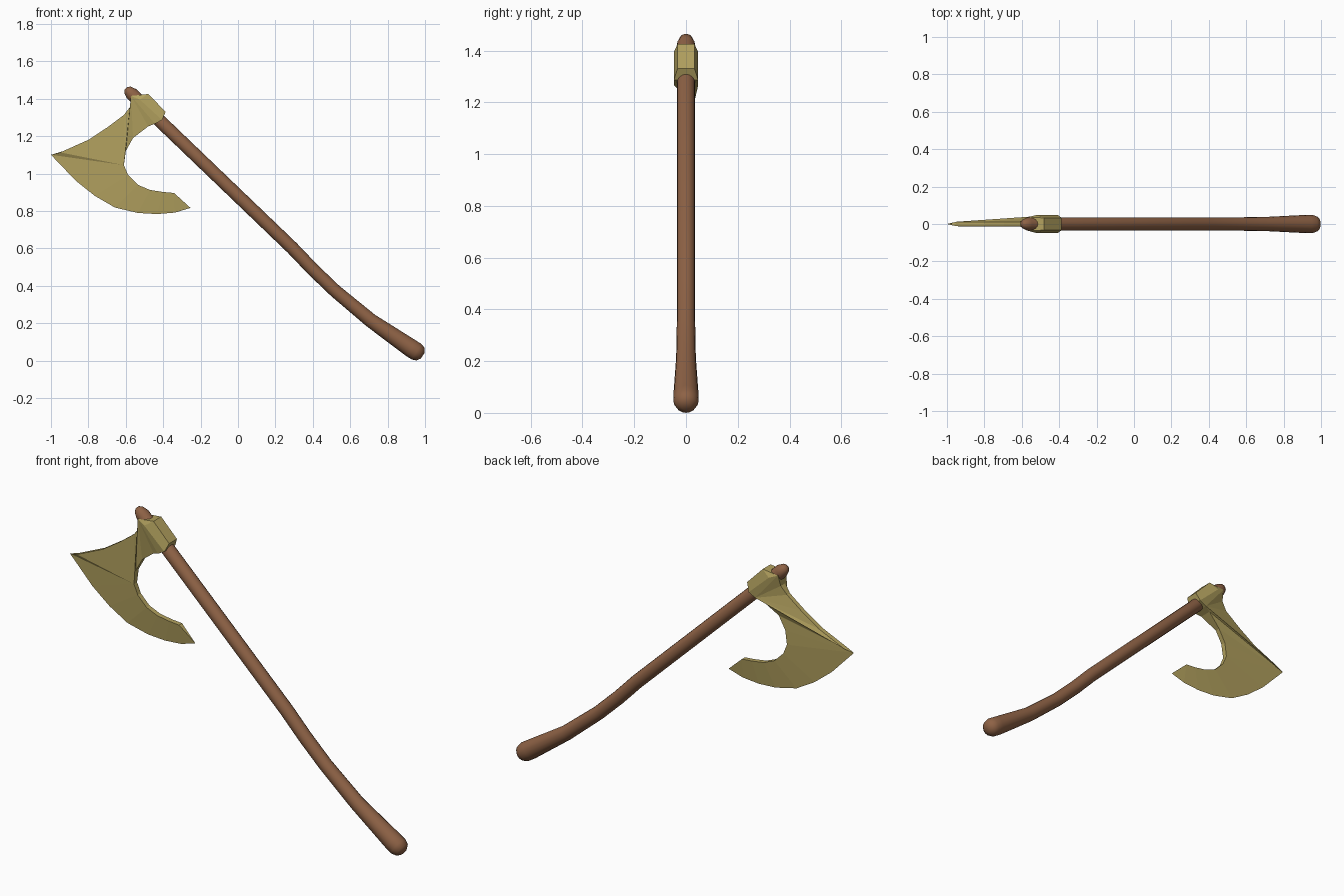
import bpy, bmesh, math
from mathutils import Vector

if "Cube" in bpy.data.objects:
    bpy.data.objects.remove(bpy.data.objects["Cube"])


def material(name, rgb):
    m = bpy.data.materials.new(name)
    m.diffuse_color = (*rgb, 1)
    m.use_nodes = True
    m.node_tree.nodes["Principled BSDF"].inputs["Base Color"].default_value = m.diffuse_color
    return m


def finish(bm, name, mat, smooth):
    bmesh.ops.recalc_face_normals(bm, faces=bm.faces)
    me = bpy.data.meshes.new(name)
    bm.to_mesh(me)
    bm.free()
    ob = bpy.data.objects.new(name, me)
    bpy.context.collection.objects.link(ob)
    me.materials.append(mat)
    for p in me.polygons:
        p.use_smooth = smooth
    return ob


wood = material("brown_wood", (0.27, 0.122, 0.06))
brass = material("dull_gold_metal", (0.45, 0.36, 0.115))

# Handle: round rings along a bent path (x, z, radius)
path = [(-.600, 1.455, .010), (-.591, 1.447, .024), (-.569, 1.426, .035),
        (.29, .602, .035), (.40, .487, .035), (.52, .372, .035), (.71, .214, .038),
        (.925, .066, .049), (.955, .047, .049), (.976, .034, .040), (.988, .026, .018)]
SIDES = 16
bm = bmesh.new()
rings = []
for i, (x, z, r) in enumerate(path):
    a, b = path[max(i - 1, 0)], path[min(i + 1, len(path) - 1)]
    t = Vector((b[0] - a[0], 0, b[1] - a[1])).normalized()
    side = Vector((0, 1, 0))
    up = t.cross(side)
    rings.append([bm.verts.new(Vector((x, 0, z)) + r * (math.cos(k) * side + math.sin(k) * up))
                  for k in (2 * math.pi * n / SIDES for n in range(SIDES))])
for a, b in zip(rings, rings[1:]):
    for n in range(SIDES):
        m = (n + 1) % SIDES
        bm.faces.new((a[n], a[m], b[m], b[n]))
bm.faces.new(rings[0])
bm.faces.new(rings[-1])
finish(bm, "handle", wood, True)

# Axe head outline: (x, z, half thickness); zero thickness is the cutting edge
upper = [(-.95, 1.113, .012), (-.80, 1.18, .012), (-.695, 1.249, .012),
         (-.61, 1.313, .012), (-.578, 1.355, .02), (-.572, 1.415, .035)]
socket = [(-.48, 1.425, .033), (-.387, 1.33, .033), (-.406, 1.286, .047), (-.444, 1.266, .047)]
inner = [(-.48, 1.252, .033), (-.561, 1.19, .013), (-.60, 1.12, .013), (-.61, 1.045, .013),
         (-.588, .992, .013), (-.535, .939, .013), (-.47, .912, .013), (-.40, .901, .013),
         (-.342, .896, .013)]
edge = [(-1, 1.10), (-.866, .96), (-.765, .88), (-.658, .818), (-.535, .789),
        (-.433, .783), (-.337, .791), (-.254, .816)]
bm = bmesh.new()
e = [bm.verts.new((x, 0, z)) for x, z in edge]


def row(points, s):
    return [bm.verts.new((x, s * y, z)) for x, z, y in points]


def fan(centre, pts):
    for a, b in zip(pts, pts[1:]):
        bm.faces.new((centre, a, b))


rims = []
for s in (-1, 1):
    u, k, i = row(upper, s), row(socket, s), row(inner, s)
    p = row([(-.525, 1.395, .047)], s)[0]
    # socket side and chamfer
    bm.faces.new((k[0], k[1], k[2], p))
    bm.faces.new((u[5], k[0], p))
    bm.faces.new((u[5], p, k[2], k[3]))
    # blade cheek and neck (the crease runs differently front and back)
    if s < 0:
        fan(i[3], [e[0]] + u)
        fan(u[5], [k[3]] + i[:4])
    else:
        fan(k[3], [e[0]] + u)
        fan(e[0], [k[3]] + i[:4])
    # lower crescent down to the cutting edge
    bm.faces.new((e[0], i[3], e[1]))
    for n in range(5):
        bm.faces.new((i[3 + n], i[4 + n], e[2 + n], e[1 + n]))
    bm.faces.new((i[8], e[7], e[6]))
    rims.append(u + k + i)
# rim joining both sides
f, b = rims
for n in range(len(f) - 1):
    bm.faces.new((f[n], f[n + 1], b[n + 1], b[n]))
bm.faces.new((e[0], f[0], b[0]))
bm.faces.new((e[7], f[-1], b[-1]))
finish(bm, "axe_head", brass, False)
